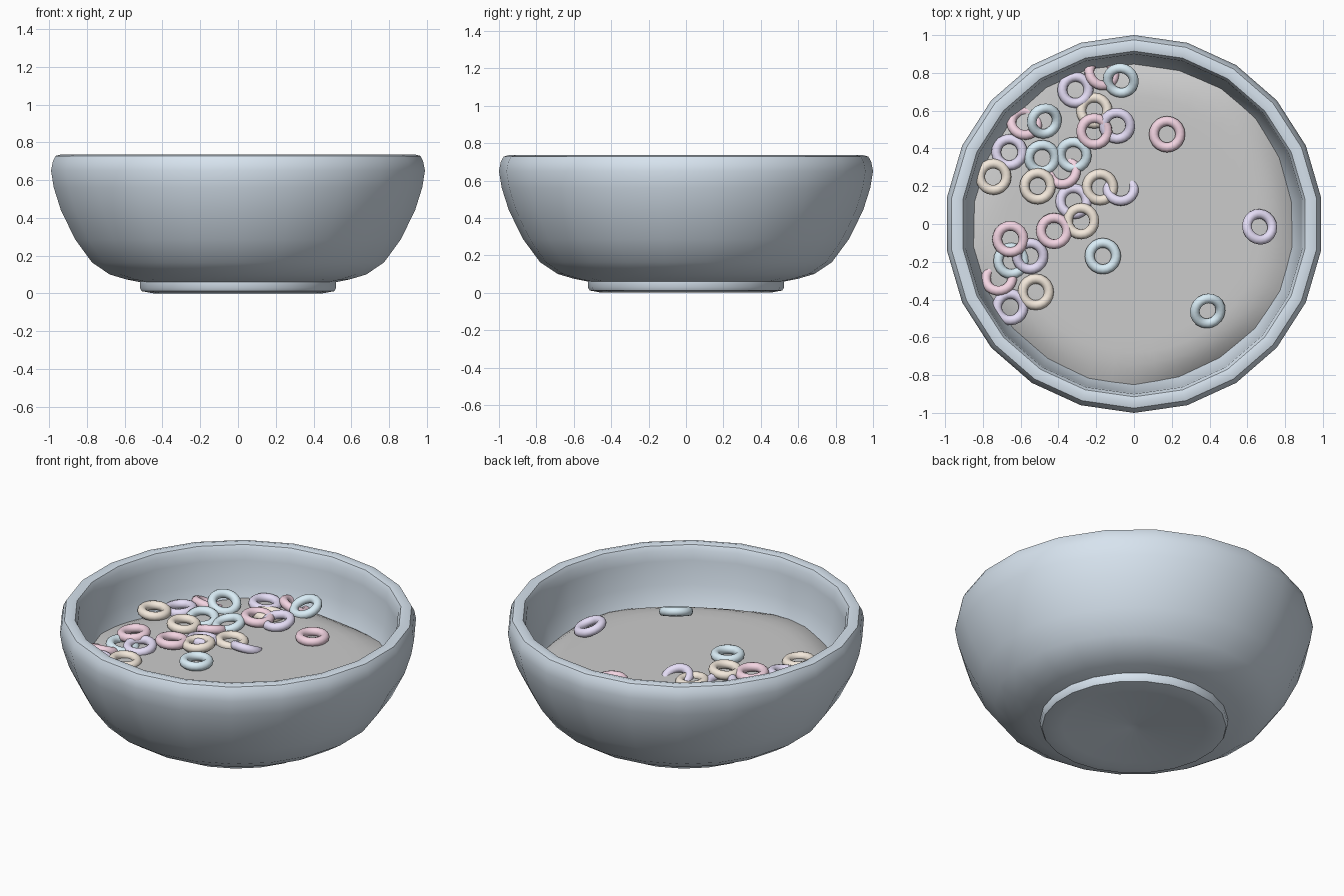
import bpy, bmesh, math
from mathutils import Vector

if "Cube" in bpy.data.objects:
    bpy.data.objects.remove(bpy.data.objects["Cube"])

SIDES = 22
MILK_Z = 0.432


def material(name, rgb):
    m = bpy.data.materials.new(name)
    m.diffuse_color = (*rgb, 1)
    m.use_nodes = True
    m.node_tree.nodes["Principled BSDF"].inputs["Base Color"].default_value = m.diffuse_color
    return m


def finish(obj, mat=None, angle=40):
    if mat:
        obj.data.materials.append(mat)
    bpy.ops.object.select_all(action='DESELECT')
    obj.select_set(True)
    bpy.context.view_layer.objects.active = obj
    bpy.ops.object.shade_smooth_by_angle(angle=math.radians(angle))


def lathe(name, profile, sides, height=None):
    """Revolve (radius, z) points; radius 0 makes a single pole vertex."""
    bm = bmesh.new()
    rows = []
    for r, z in profile:
        row = []
        for i in range(sides if r > 0 else 1):
            a = math.pi / 2 + 2 * math.pi * i / sides
            zz = height(r, a) if height else z
            row.append(bm.verts.new((r * math.cos(a), r * math.sin(a), zz)))
        rows.append(row)
    for p, q in zip(rows, rows[1:]):
        for i in range(sides):
            j = (i + 1) % sides
            quad = [p[i % len(p)], p[j % len(p)], q[j % len(q)], q[i % len(q)]]
            bm.faces.new(list(dict.fromkeys(quad)))
    bmesh.ops.recalc_face_normals(bm, faces=bm.faces)
    me = bpy.data.meshes.new(name)
    bm.to_mesh(me)
    bm.free()
    obj = bpy.data.objects.new(name, me)
    bpy.context.collection.objects.link(obj)
    return obj


# Bowl: foot, outer wall, rounded rim, inner wall
bowl = lathe("bowl", [
    (0, 0.02), (0.03, 0.012), (0.40, 0.012), (0.45, 0.0), (0.515, 0.012), (0.525, 0.03),
    (0.525, 0.06), (0.60, 0.075), (0.685, 0.10), (0.78, 0.163), (0.87, 0.285),
    (0.947, 0.44), (0.985, 0.56), (1.0, 0.65), (0.99, 0.70), (0.975, 0.728),
    (0.945, 0.736), (0.915, 0.728), (0.90, 0.70), (0.895, 0.64), (0.88, 0.50),
    (0.84, 0.36), (0.76, 0.24), (0.63, 0.16), (0.42, 0.12), (0, 0.11)], SIDES)
finish(bowl, material("glaze", (0.68, 0.77, 0.86)))


# Milk: level surface drooping unevenly where it meets the wall
def milk_height(r, a):
    t = max(0.0, (r - 0.68) / 0.185)
    droop = 0.05 + 0.025 * math.sin(5 * a + 0.6) + 0.02 * math.cos(a + 0.6)
    return MILK_Z - droop * t * t


milk = lathe("milk", [(r, 0) for r in (0, 0.35, 0.6, 0.68, 0.74, 0.79, 0.83, 0.865)],
             44, milk_height)
if milk.data.polygons[0].normal.z < 0:
    milk.data.flip_normals()
finish(milk)

# Cereal rings: (x, y, z, lean direction in degrees, lean angle in degrees)
HI, MID, LOW = 0.462, 0.45, 0.436
rings = {
    "pink": ((0.90, 0.66, 0.76), [
        (-0.17, 0.80, 0.424, 45, 25), (-0.21, 0.49, HI, 0, 4), (0.175, 0.475, MID, 0, 0),
        (-0.58, 0.535, 0.424, 75, 25), (-0.375, 0.275, 0.424, 120, 25),
        (-0.423, -0.037, HI, 90, 4), (-0.655, -0.08, HI, 200, 5),
        (-0.715, -0.29, 0.424, 100, 25)]),
    "blue": ((0.70, 0.85, 0.93), [
        (-0.07, 0.76, 0.46, 250, 22), (-0.475, 0.545, 0.46, 320, 24),
        (-0.487, 0.35, LOW, 300, 12), (-0.32, 0.365, 0.44, 230, 12),
        (-0.65, -0.195, 0.432, 0, 10), (-0.165, -0.17, 0.455, 0, 0),
        (0.39, -0.46, 0.462, -55, 23)]),
    "lilac": ((0.79, 0.73, 0.93), [
        (-0.31, 0.71, LOW, 0, 4), (-0.09, 0.52, 0.46, 250, 10), (-0.66, 0.38, LOW, 180, 5),
        (-0.07, 0.185, 0.425, 90, 26), (-0.32, 0.12, LOW, 90, 10),
        (-0.55, -0.17, 0.445, 270, 8), (-0.655, -0.44, LOW, 0, 3),
        (0.665, -0.015, 0.465, 35, 20)]),
    "tan": ((0.90, 0.81, 0.71), [
        (-0.21, 0.60, LOW, 90, 8), (-0.745, 0.25, MID, 0, 3), (-0.51, 0.20, MID, 0, 3),
        (-0.18, 0.195, LOW, 0, 4), (-0.28, 0.015, HI, 180, 4), (-0.52, -0.36, LOW, 0, 3)]),
}
for colour, (rgb, places) in rings.items():
    mat = material(colour, rgb)
    for n, (x, y, z, direction, lean) in enumerate(places, 1):
        d, l = math.radians(direction), math.radians(lean)
        normal = Vector((math.sin(l) * math.cos(d), math.sin(l) * math.sin(d), math.cos(l)))
        bpy.ops.mesh.primitive_torus_add(
            major_radius=0.07, minor_radius=0.026, major_segments=20, minor_segments=12,
            location=(x, y, z), rotation=normal.to_track_quat('Z', 'Y').to_euler())
        ring = bpy.context.object
        ring.name = f"{colour}_cereal_ring_{n}"
        finish(ring, mat)
